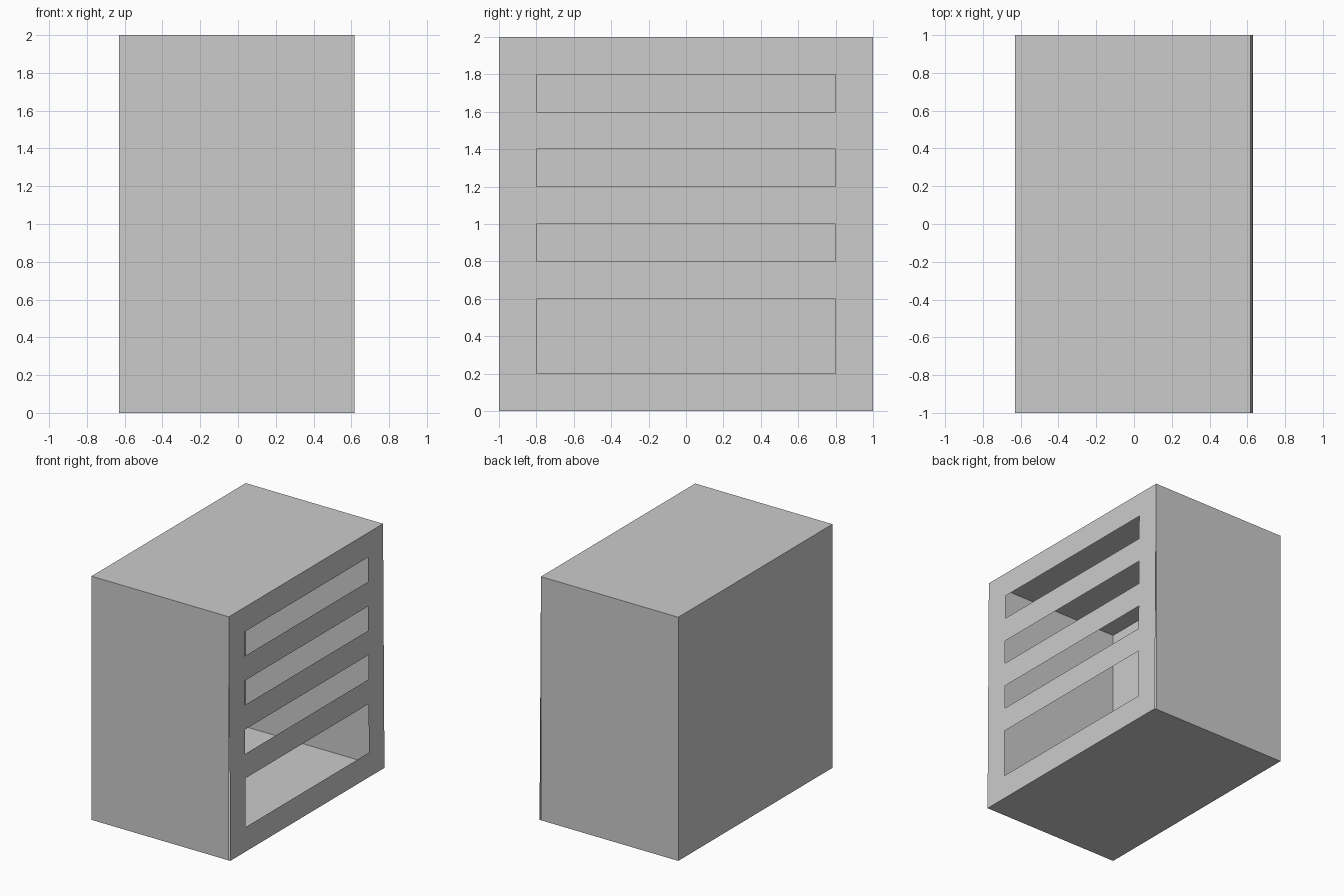
import bpy

if "Cube" in bpy.data.objects:
    bpy.data.objects.remove(bpy.data.objects["Cube"])

X_BACK, X_TOP, X_BOTTOM = -0.63, 0.617, 0.63
HALF_DEPTH, HEIGHT = 1.0, 2.0


def make_sheet(name, verts, faces):
    mesh = bpy.data.meshes.new(name)
    mesh.from_pydata(verts, [], faces)
    mesh.update()
    obj = bpy.data.objects.new(name, mesh)
    bpy.context.collection.objects.link(obj)
    return obj


# Thin open case: floor, top, two ends and rear wall
corners = [(x, y, z) for z in (0, HEIGHT) for x in (X_BACK, X_TOP)
           for y in (-HALF_DEPTH, HALF_DEPTH)]
make_sheet("case", corners, [
    (4, 6, 7, 5),  # top
    (0, 2, 6, 4),  # end at -y
    (1, 5, 7, 3),  # end at +y
    (0, 4, 5, 1),  # rear wall
])

# Floor reaches slightly further out, to the foot of the leaning panel
make_sheet("floor", [(x, y, 0) for x in (X_BACK, X_BOTTOM)
                     for y in (-HALF_DEPTH, HALF_DEPTH)], [(0, 1, 3, 2)])

# Slotted panel: grid of cells with every second middle cell left open
ys = [-1.0, -0.8, 0.8, 1.0]
zs = [0, 0.2, 0.6, 0.8, 1.0, 1.2, 1.4, 1.6, 1.8, 2.0]
verts = [(X_BOTTOM + (X_TOP - X_BOTTOM) * z / HEIGHT, y, z)
         for z in zs for y in ys]
faces = []
for row in range(len(zs) - 1):
    for col in range(len(ys) - 1):
        if col == 1 and row % 2 == 1:
            continue
        a = row * len(ys) + col
        b = a + len(ys)
        faces.append((a, a + 1, b + 1, b))
make_sheet("slotted_panel", verts, faces)
